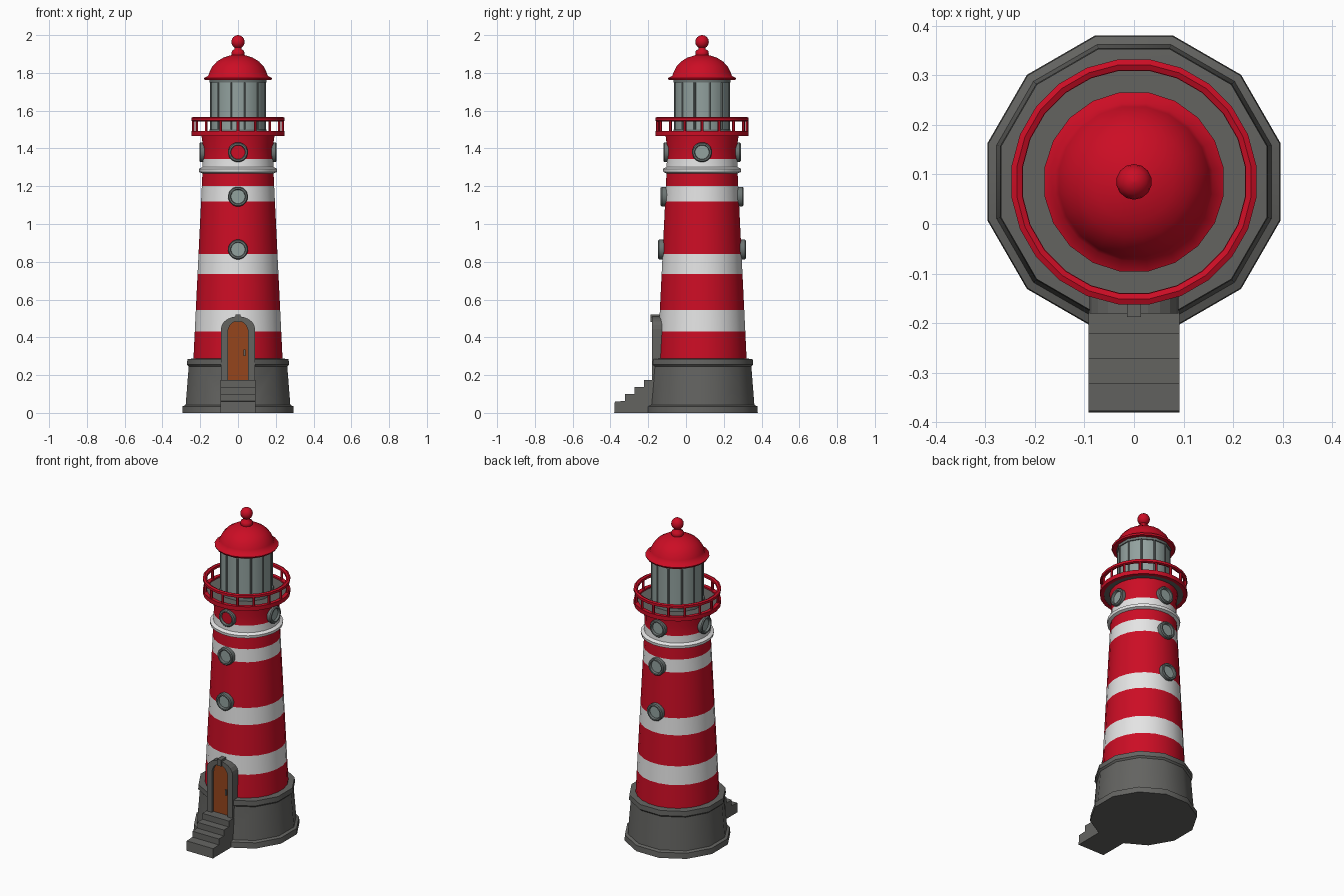
import bpy, bmesh, math
from mathutils import Matrix

if "Cube" in bpy.data.objects:
    bpy.data.objects.remove(bpy.data.objects["Cube"])

CY = 0.085  # tower axis in y


def mat(name, r, g, b):
    m = bpy.data.materials.new(name)
    m.diffuse_color = (r, g, b, 1)
    m.use_nodes = True
    m.node_tree.nodes["Principled BSDF"].inputs["Base Color"].default_value = m.diffuse_color
    return m


RED = mat("red paint", 0.60, 0.004, 0.018)
WHITE = mat("white paint", 0.78, 0.78, 0.78)
STONE = mat("grey stone", 0.125, 0.125, 0.118)
METAL = mat("window frame grey", 0.15, 0.175, 0.17)
GLASS = mat("lantern glass", 0.29, 0.36, 0.345)
WOOD = mat("door wood", 0.30, 0.06, 0.012)
AXIS = Matrix.Translation((0, CY, 0))


def finish(name, bm, mats, smooth=35):
    bmesh.ops.recalc_face_normals(bm, faces=bm.faces)
    me = bpy.data.meshes.new(name)
    bm.to_mesh(me)
    bm.free()
    ob = bpy.data.objects.new(name, me)
    bpy.context.collection.objects.link(ob)
    for m in mats:
        me.materials.append(m)
    bpy.ops.object.select_all(action='DESELECT')
    bpy.context.view_layer.objects.active = ob
    ob.select_set(True)
    if smooth:
        bpy.ops.object.shade_smooth_by_angle(angle=math.radians(smooth))
    return ob


def lathe(name, prof, n, mats, rule=None, ring=False, matrix=AXIS, smooth=35):
    """Revolve (radius, z) points; ring=True closes the profile, else caps the ends."""
    bm = bmesh.new()
    rows = []
    for r, z in prof:
        rows.append([bm.verts.new((r * math.cos(a), r * math.sin(a), z))
                     for a in ((k + 0.5) * math.tau / n for k in range(n))])
    pairs = list(zip(rows, rows[1:])) + ([(rows[-1], rows[0])] if ring else [])
    for a, b in pairs:
        for k in range(n):
            j = (k + 1) % n
            bm.faces.new((a[k], a[j], b[j], b[k]))
    if not ring:
        bm.faces.new(rows[0][::-1])
        bm.faces.new(rows[-1])
    bm.normal_update()
    if rule:
        for f in bm.faces:
            f.material_index = rule(f)
    bm.transform(matrix)
    return finish(name, bm, mats, smooth)


def prism(name, pts, axis, lo, hi, mats, smooth=0):
    """Extrude a 2D outline: axis 'x' takes (y, z) points, axis 'y' takes (x, z)."""
    bm = bmesh.new()
    put = (lambda p, d: (d, p[0], p[1])) if axis == 'x' else (lambda p, d: (p[0], d, p[1]))
    a = [bm.verts.new(put(p, lo)) for p in pts]
    b = [bm.verts.new(put(p, hi)) for p in pts]
    bm.faces.new(a)
    bm.faces.new(b[::-1])
    for k in range(len(pts)):
        j = (k + 1) % len(pts)
        bm.faces.new((a[k], a[j], b[j], b[k]))
    return finish(name, bm, mats, smooth)


def rect(x0, x1, z0, z1):
    return [(x0, z0), (x1, z0), (x1, z1), (x0, z1)]


# Twelve-sided stone base, notched for the doorway (radii are to the flats)
flat = 1 / math.cos(math.pi / 12)
base = lathe("stone_base", [(r * flat, z) for r, z in [
    (0.295, 0), (0.293, 0.035), (0.277, 0.042), (0.261, 0.245),
    (0.270, 0.255), (0.268, 0.285), (0.23, 0.288)]], 12, [STONE])
cutter = prism("doorway_cutter", rect(-0.089, 0.089, 0.172, 0.5), 'y', -0.5, -0.15, [STONE])
cutter.hide_render = True
mod = base.modifiers.new("doorway", 'BOOLEAN')
mod.operation, mod.solver, mod.object = 'DIFFERENCE', 'EXACT', cutter
bpy.context.view_layer.objects.active = base
bpy.ops.object.modifier_apply(modifier=mod.name)
bpy.data.objects.remove(cutter)

# Striped tapering tower, coloured by height
WHITE_BANDS = [(0.43, 0.545), (0.735, 0.84), (1.12, 1.20), (1.268, 1.345)]
cuts = [0.16, 0.285] + [z for b in WHITE_BANDS[:3] for z in b]
tower_prof = [(0.238 - (z - 0.285) * 0.049, z) for z in cuts]
tower_prof += [(0.19, 1.268), (0.207, 1.275), (0.209, 1.292), (0.190, 1.302), (0.187, 1.345),
               (0.186, 1.40), (0.195, 1.47)]


def stripe(f):
    z = f.calc_center_median().z
    return int(any(a < z < b for a, b in WHITE_BANDS))


lathe("striped_tower", tower_prof, 24, [RED, WHITE], stripe)

# Gallery: grey deck with red rim, rail and posts
lathe("gallery_deck", [(0.15, 1.468), (0.232, 1.468), (0.232, 1.483), (0.15, 1.483)], 24, [STONE], ring=True)
lathe("gallery_rim", [(0.226, 1.466), (0.249, 1.466), (0.249, 1.492), (0.226, 1.492)], 24, [RED], ring=True)
lathe("gallery_rail", [(0.227, 1.547), (0.238, 1.543), (0.249, 1.547), (0.249, 1.562),
                       (0.238, 1.567), (0.227, 1.562)], 24, [RED], ring=True)
for k in range(16):
    a = k * math.tau / 16
    spot = Matrix.Translation((0.237 * math.sin(a), CY - 0.237 * math.cos(a), 0))
    lathe(f"gallery_post_{k + 1}", [(0.008, 1.485), (0.008, 1.55)], 6, [RED], matrix=spot)

# Lantern room: glass drum, sill, head band and glazing bars
lathe("lantern_glass", [(0.149, 1.475), (0.149, 1.77)], 12, [GLASS])
lathe("lantern_sill", [(0.14, 1.483), (0.158, 1.483), (0.156, 1.50), (0.14, 1.50)], 12, [METAL], ring=True)
lathe("lantern_head", [(0.14, 1.748), (0.156, 1.748), (0.156, 1.768), (0.14, 1.768)], 12, [METAL], ring=True)
for k in range(12):
    a = (k + 0.5) * math.tau / 12
    spot = Matrix.Translation((0.147 * math.cos(a), CY + 0.147 * math.sin(a), 0))
    lathe(f"glazing_bar_{k + 1}", [(0.006, 1.49), (0.006, 1.76)], 6, [METAL], matrix=spot)

# Domed roof with ball finial
lathe("dome_roof", [(0.14, 1.764), (0.178, 1.762), (0.183, 1.772), (0.160, 1.784), (0.153, 1.803),
                    (0.138, 1.833), (0.113, 1.860), (0.080, 1.880), (0.040, 1.893), (0.02, 1.896)],
      20, [RED], smooth=50)
lathe("finial_neck", [(0.030, 1.885), (0.036, 1.900), (0.033, 1.917), (0.018, 1.926), (0.018, 1.945)],
      14, [RED], smooth=60)
ball = [(max(0.002, 0.036 * math.sin(t)), 1.964 - 0.036 * math.cos(t))
        for t in (k * math.pi / 8 for k in range(9))]
lathe("finial_ball", ball, 14, [RED], smooth=60)


# Portholes: four round the top, two more on the front and on the back
def porthole(label, turn, z, reach, pane):
    face = (Matrix.Translation((0, CY, z)) @ Matrix.Rotation(turn, 4, 'Z')
            @ Matrix.Translation((0, -reach, 0)) @ Matrix.Rotation(math.pi / 2, 4, 'X'))
    lathe(f"porthole_frame_{label}", [(0.037, -0.045), (0.053, -0.045), (0.053, -0.006),
                                      (0.048, 0), (0.040, 0), (0.037, -0.006)],
          16, [METAL], ring=True, matrix=face)
    lathe(f"porthole_pane_{label}", [(0.038, -0.021), (0.038, -0.014)], 16, [pane], matrix=face)


for k, side in enumerate(("front", "right", "back", "left")):
    porthole(f"top_{side}", k * math.pi / 2, 1.38, 0.205, RED if k == 0 else GLASS)
for side, turn in (("front", 0), ("back", math.pi)):
    porthole(f"middle_{side}", turn, 1.145, 0.219, GLASS)
    porthole(f"lower_{side}", turn, 0.865, 0.233, GLASS)

# Front steps
prism("front_steps", [(-0.15, 0), (-0.38, 0), (-0.377, 0.06), (-0.322, 0.063), (-0.322, 0.10),
                      (-0.272, 0.10), (-0.272, 0.137), (-0.222, 0.137), (-0.222, 0.174), (-0.15, 0.174)],
      'x', -0.092, 0.092, [STONE])


# Arched doorway and door
def arch(w, spring, rise, n=10):
    return [(w * math.cos(k * math.pi / n), spring + rise * math.sin(k * math.pi / n)) for k in range(n + 1)]


outer = [(0.09, 0.172)] + arch(0.09, 0.445, 0.066) + [(-0.09, 0.172)]
inner = [(-0.054, 0.172)] + arch(0.054, 0.425, 0.062)[::-1] + [(0.054, 0.172)]
prism("door_frame", outer + inner, 'y', -0.181, -0.125, [STONE])
prism("keystone", rect(-0.014, 0.014, 0.482, 0.522), 'y', -0.188, -0.125, [STONE])
prism("door", [(0.056, 0.174)] + arch(0.056, 0.425, 0.064) + [(-0.056, 0.174)],
      'y', -0.164, -0.156, [WOOD])
prism("door_handle", rect(0.030, 0.040, 0.30, 0.335), 'y', -0.172, -0.16, [STONE])
